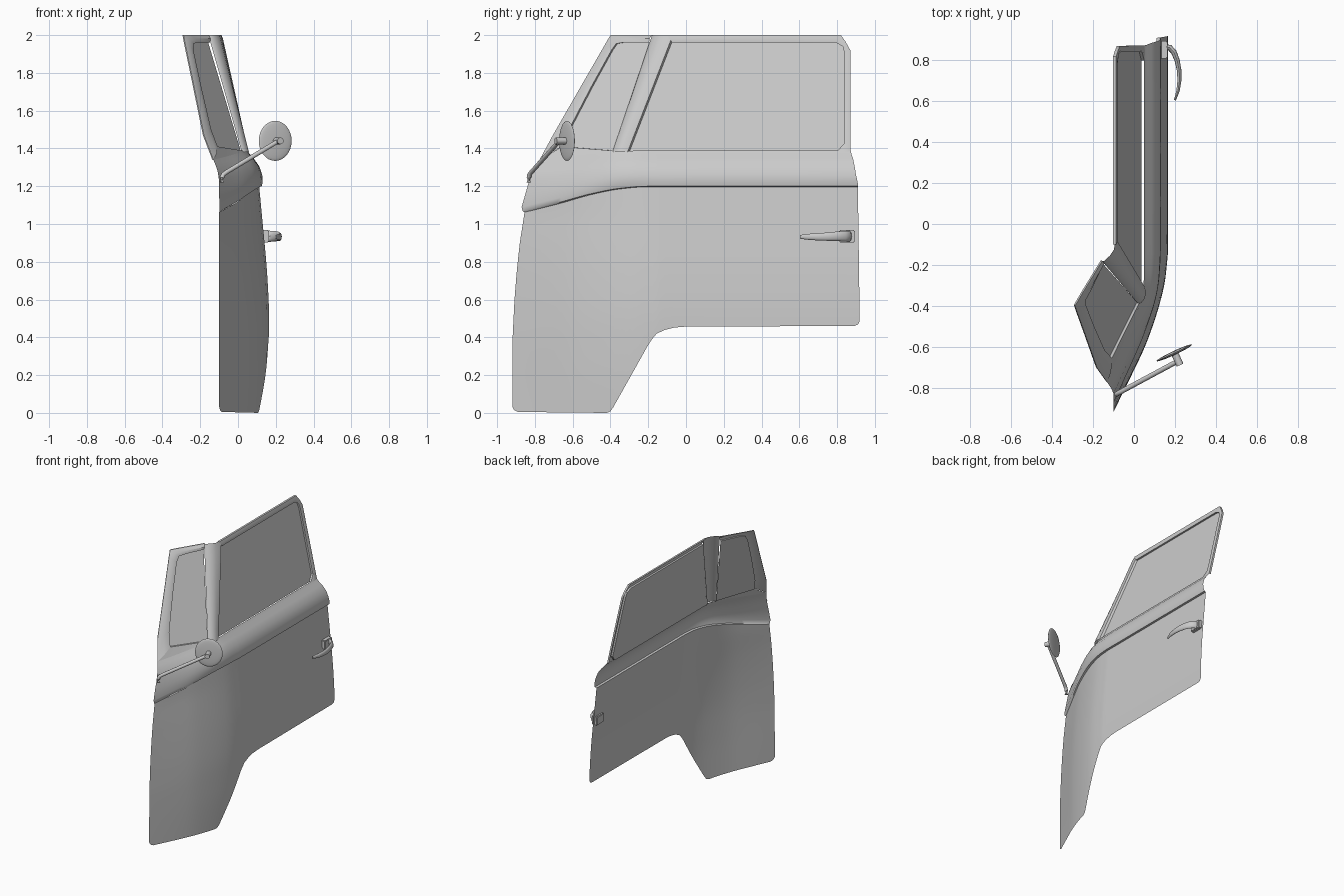
import bpy, bmesh, math
from mathutils import Vector, Matrix

if "Cube" in bpy.data.objects:
    bpy.data.objects.remove(bpy.data.objects["Cube"])


def table(pts, t):
    """Piecewise linear lookup."""
    if t <= pts[0][0]:
        return pts[0][1]
    for (a, va), (b, vb) in zip(pts, pts[1:]):
        if t <= b:
            return va + (vb - va) * (t - a) / (b - a)
    return pts[-1][1]


def soft(pts, t, r=0.06):
    """Lookup averaged over a small window, for rounded curves."""
    if t <= 0 or t >= 1:
        return table(pts, t)
    r = min(r, t, 1 - t)
    return sum(table(pts, t + r * k / 3) for k in range(-3, 4)) / 7


def finish(bm, name, angle=35, sheet=True):
    if sheet:
        bmesh.ops.recalc_face_normals(bm, faces=bm.faces)
        bm.normal_update()
        if sum(f.normal.x * f.calc_area() for f in bm.faces) < 0:
            bmesh.ops.reverse_faces(bm, faces=bm.faces)
    me = bpy.data.meshes.new(name)
    bm.to_mesh(me)
    bm.free()
    ob = bpy.data.objects.new(name, me)
    bpy.context.collection.objects.link(ob)
    bpy.ops.object.select_all(action='DESELECT')
    ob.select_set(True)
    bpy.context.view_layer.objects.active = ob
    bpy.ops.object.shade_smooth_by_angle(angle=math.radians(angle))
    return ob


def loft(name, rows, angle=35):
    bm = bmesh.new()
    vs = [[bm.verts.new(p) for p in row] for row in rows]
    for r0, r1 in zip(vs, vs[1:]):
        for i in range(len(r0) - 1):
            bm.faces.new((r0[i], r0[i + 1], r1[i + 1], r1[i]))
    return finish(bm, name, angle)


def polygon(name, pts):
    bm = bmesh.new()
    bm.faces.new([bm.verts.new(p) for p in pts])
    return finish(bm, name)


def tube(name, pts, radii, sides=12, flat=1.0):
    """Capped tube along a path; flat scales its height."""
    bm = bmesh.new()
    pts = [Vector(p) for p in pts]
    rings = []
    for i, p in enumerate(pts):
        d = (pts[min(i + 1, len(pts) - 1)] - pts[max(i - 1, 0)]).normalized()
        u = d.cross(Vector((0, 0, 1)))
        u = u.normalized() if u.length > 0.05 else Vector((0, 1, 0))
        v = u.cross(d)
        rings.append([bm.verts.new(p + radii[i] * (u * flat * math.cos(a) + v * math.sin(a)))
                      for a in [2 * math.pi * k / sides for k in range(sides)]])
    for a, b in zip(rings, rings[1:]):
        for k in range(sides):
            j = (k + 1) % sides
            bm.faces.new((a[k], a[j], b[j], b[k]))
    bm.faces.new(rings[0])
    bm.faces.new(rings[-1])
    bmesh.ops.recalc_face_normals(bm, faces=bm.faces)
    return finish(bm, name, 40, False)


# Plan curve of the door: 0 at the front edge, 1 where the straight side starts
YS = -0.15
PLAN_LOW = [(0, 0), (.14, .20), (.28, .40), (.41, .58), (.55, .73), (.67, .84), (.82, .95), (1, 1)]
PLAN_TOP = [(0, 0), (.55, .80), (.70, 1), (1, 1)]
DROP = [(0, 1), (.28, .64), (.47, .34), (.67, .11), (.87, 0), (1, 0)]

# Lower panel: wheel arch cut-out along the bottom, rounded rail line on top
BOTTOM = [(-.92, .035), (-.91, .015), (-.89, .005), (-.42, 0), (-.40, .008), (-.385, .03), (-.20, .36),
          (-.18, .39), (-.155, .42), (-.11, .44), (-.06, .452), (.0, .457), (.89, .46), (.91, .467), (.92, .485)]
SIDE_X = [(0, .15), (.12, .157), (.25, .163), (.5, .166), (.65, .16), (.8, .15), (1.2, .112)]
FRONT_Y = [(0, -.92), (.4, -.918), (.6, -.908), (.75, -.896), (.9, -.88), (1.06, -.855)]
REAR_Y = [(.46, .92), (1.2, .91)]
stations = sorted({b[0] for b in BOTTOM} | {-.86 + .04 * i for i in range(19)} | {.2, .4, .6, .8})
rows = []
for y0 in stations:
    s = min(1, (y0 + .92) / (YS + .92))
    zb, zt = table(BOTTOM, y0), 1.197 - .135 * soft(DROP, s)
    col = []
    for k in range(25):
        z = zb + (zt - zb) * k / 24
        x = -.1 + soft(PLAN_LOW, s) * (soft(SIDE_X, z) + .1 if z < 1 else table(SIDE_X, z) + .1)
        if s < 1:
            fy = table(FRONT_Y, z)
            y = fy + (YS - fy) * s
        else:
            y = YS + (y0 - YS) * (table(REAR_Y, z) - YS) / (.92 - YS)
        col.append((x, y, z))
    rows.append(col)
loft("lower_panel", rows)

# Belt rail: rear section (x, y end, z) blended into front section (x, y, z)
REAR = [(.110, .91, 1.197), (.126, .912, 1.200), (.131, .908, 1.225), (.128, .90, 1.26), (.113, .893, 1.305),
        (.085, .885, 1.345), (.062, .876, 1.37), (.048, .872, 1.39)]
FRONT = [(-.10, -.855, 1.062), (-.098, -.865, 1.068), (-.098, -.87, 1.09), (-.10, -.85, 1.16), (-.10, -.83, 1.23),
         (-.108, -.81, 1.28), (-.12, -.79, 1.315), (-.13, -.775, 1.34)]


def rail_point(i, s):
    (xr, yr, zr), (xf, yf, zf) = REAR[i], FRONT[i]
    t = i / (len(REAR) - 1)
    w = soft(PLAN_LOW, s) * (1 - t) + soft(PLAN_TOP, s, .1) * t if s < 1 else 1
    y = yf + (YS - yf) * s if s < 1 else YS + (yr - YS) * (s - 1)
    return (xf + (xr - xf) * w, y, zr + (zf - zr) * (soft(DROP, s) if s < 1 else 0))


ss = [i / 28 for i in range(28)] + [1, 1.25, 1.5, 1.75, 2]
loft("belt_rail", [[rail_point(i, s) for s in ss] for i in range(len(REAR))], 50)


# Main side window: leaning plane, frame strip and recessed glass
def side(y, z, out=0.0):
    return (.048 - .138 * (z - 1.385) / .615 + out, y, z)


outer = [(.872, 1.385), (.872, 1.65), (.87, 1.92), (.845, 1.965), (.82, 2.0), (.35, 2.0), (-.10, 2.0)]
inner = [(.80, 1.385), (.84, 1.43), (.84, 1.90), (.83, 1.94), (.79, 1.962), (.35, 1.962), (-.075, 1.962)]
mid = [((a + c) / 2, (b + d) / 2) for (a, b), (c, d) in zip(outer, inner)]
loft("window_frame", [[side(*p, -.012) for p in outer], [side(*p, .003) for p in outer],
                      [side(*p, .006) for p in mid], [side(*p, .002) for p in inner],
                      [side(*p, -.012) for p in inner]])
polygon("side_glass", [side(*p, -.012) for p in inner] + [side(-.31, 1.385, -.012)])

# Slanted pillar: rounded section between the two windows
low = [(.020, -.39, 1.38), (.036, -.385, 1.38), (.052, -.365, 1.38), (.058, -.34, 1.38), (.054, -.31, 1.38), (.036, -.30, 1.38)]
top = [(-.157, -.18, 2.0), (-.145, -.18, 2.0), (-.118, -.155, 2.0), (-.098, -.125, 2.0), (-.09, -.07, 2.0), (-.102, -.06, 2.0)]
loft("pillar", [[Vector(a).lerp(Vector(b), k / 8) for a, b in zip(low, top)] for k in range(9)], 50)

# Quarter window: frame, sill and glass
v_out = [(-.13, -.775, 1.34), (-.18, -.705, 1.47), (-.235, -.55, 1.74), (-.28, -.425, 1.957), (-.288, -.40, 2.0), (-.25, -.335, 2.0), (-.155, -.18, 2.0)]
v_in = [(-.108, -.655, 1.41), (-.142, -.62, 1.5), (-.195, -.50, 1.73), (-.236, -.395, 1.92), (-.235, -.37, 1.955), (-.21, -.325, 1.962), (-.148, -.195, 1.962)]
push = Vector((.010, -.008, 0))
v_mid = [(Vector(a) + Vector(b)) / 2 + push * .7 for a, b in zip(v_out, v_in)]
loft("quarter_frame", [[Vector(p) - push * .6 for p in v_out], v_out, v_mid, v_in,
                       [Vector(p) - push for p in v_in]])
a, b = Vector(v_in[0]), Vector((.024, -.39, 1.388))
loft("quarter_sill", [[rail_point(len(REAR) - 1, .66 * k / 14) for k in range(15)],
                      [a.lerp(b, k / 14) for k in range(15)],
                      [a.lerp(b, k / 14) - push for k in range(15)]])
polygon("quarter_glass", [Vector(p) - push for p in v_in] + [b - push])

# Mirror: bent arm, knuckle and round head
tube("mirror_arm", [(-.085, -.832, 1.22), (-.085, -.832, 1.245), (-.078, -.828, 1.262), (-.06, -.818, 1.275), (.215, -.67, 1.44)],
     [.012] * 5)
tube("mirror_knuckle", [(.225, -.69, 1.44), (.20, -.635, 1.44)], [.018, .018])
bm = bmesh.new()
bmesh.ops.create_uvsphere(bm, u_segments=32, v_segments=12, radius=1)
bmesh.ops.transform(bm, verts=bm.verts, matrix=Matrix.Translation((.197, -.63, 1.44)) @ Matrix.Rotation(math.radians(25), 4, 'Z')
                    @ Matrix.Diagonal((.096, .010, .106, 1)) @ Matrix.Rotation(math.pi / 2, 4, 'X'))
finish(bm, "mirror_head", 60, False)

# Door handle: bevelled base and curved tapering lever
bm = bmesh.new()
bmesh.ops.create_cube(bm, size=1)
bmesh.ops.transform(bm, verts=bm.verts, matrix=Matrix.Translation((.142, .852, .935)) @ Matrix.Diagonal((.046, .086, .066, 1)))
bmesh.ops.bevel(bm, geom=bm.edges[:], offset=.005, segments=2, affect='EDGES')
finish(bm, "handle_base", 35, False)
tube("handle_lever", [(.15, .865, .935), (.175, .862, .935), (.195, .84, .935), (.211, .80, .935), (.221, .75, .933), (.222, .70, .932),
                      (.215, .65, .932), (.20, .605, .932)],
     [.03, .029, .028, .025, .022, .019, .016, .010], 12, .5)
